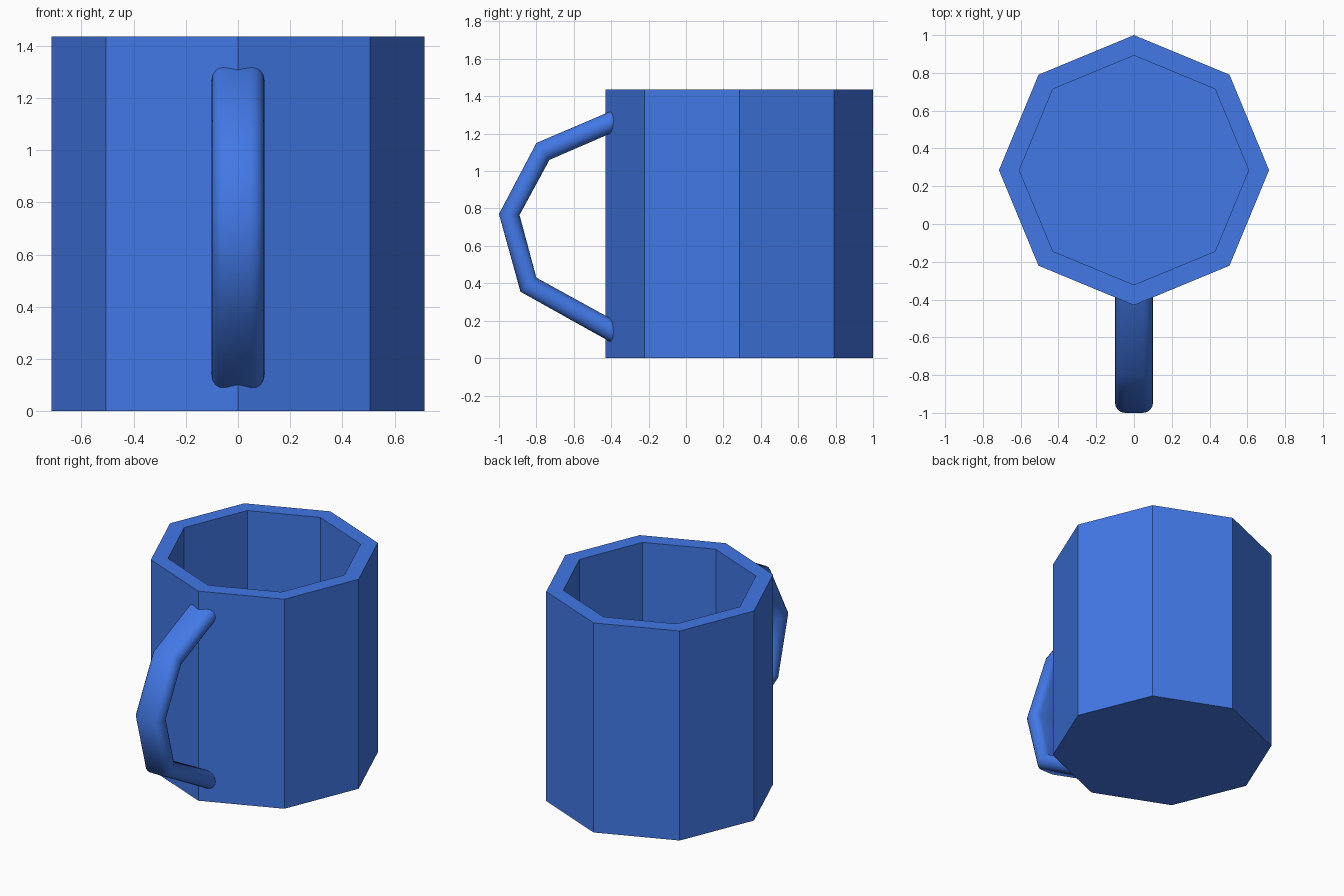
import bpy, bmesh
from math import sin, cos, pi
from mathutils import Vector

default = bpy.data.objects.get("Cube")
if default:
    bpy.data.objects.remove(default)

blue = bpy.data.materials.new("blue glaze")
blue.use_nodes = True
COLOR = (0.054, 0.188, 0.791, 1)
blue.diffuse_color = COLOR
blue.node_tree.nodes["Principled BSDF"].inputs["Base Color"].default_value = COLOR


def loft(name, rings):
    """Bridge a list of closed rings with quads and cap both ends."""
    bm = bmesh.new()
    loops = [[bm.verts.new(p) for p in ring] for ring in rings]
    n = len(loops[0])
    for a, b in zip(loops, loops[1:]):
        for i in range(n):
            j = (i + 1) % n
            bm.faces.new((a[i], a[j], b[j], b[i]))
    bm.faces.new(loops[0])
    bm.faces.new(loops[-1])
    bmesh.ops.recalc_face_normals(bm, faces=bm.faces)
    mesh = bpy.data.meshes.new(name)
    bm.to_mesh(mesh)
    bm.free()
    mesh.materials.append(blue)
    obj = bpy.data.objects.new(name, mesh)
    bpy.context.collection.objects.link(obj)
    return obj


# Eight-sided hollow body: outer wall, rim, inner wall and floor
def octagon(radius, z):
    return [(radius * sin(k * pi / 4), 0.285 - radius * cos(k * pi / 4), z)
            for k in range(8)]


profile = [(0.715, 0), (0.715, 1.435), (0.607, 1.435), (0.607, 0.11)]
loft("mug_body", [octagon(r, z) for r, z in profile])

# Handle: a stadium section swept through mitred stations (outer, inner as y, z)
stations = [((-0.36, 1.338), (-0.36, 1.22)),
            ((-0.80, 1.15), (-0.73, 1.06)),
            ((-1.0, 0.77), (-0.89, 0.765)),
            ((-0.885, 0.355), (-0.80, 0.43)),
            ((-0.36, 0.062), (-0.36, 0.188))]
section = []
for side in (1, -1):
    for k in range(9):
        a = pi / 2 - k * pi / 8
        section.append((side * (0.048 + 0.053 * cos(a)), side * sin(a)))

rings = []
for outer, inner in stations:
    o, i = Vector((0, *outer)), Vector((0, *inner))
    mid, half = (o + i) / 2, (o - i) / 2
    rings.append([mid + half * t + Vector((x, 0, 0)) for x, t in section])
handle = loft("handle", rings)
for poly in handle.data.polygons:
    poly.use_smooth = len(poly.vertices) == 4
